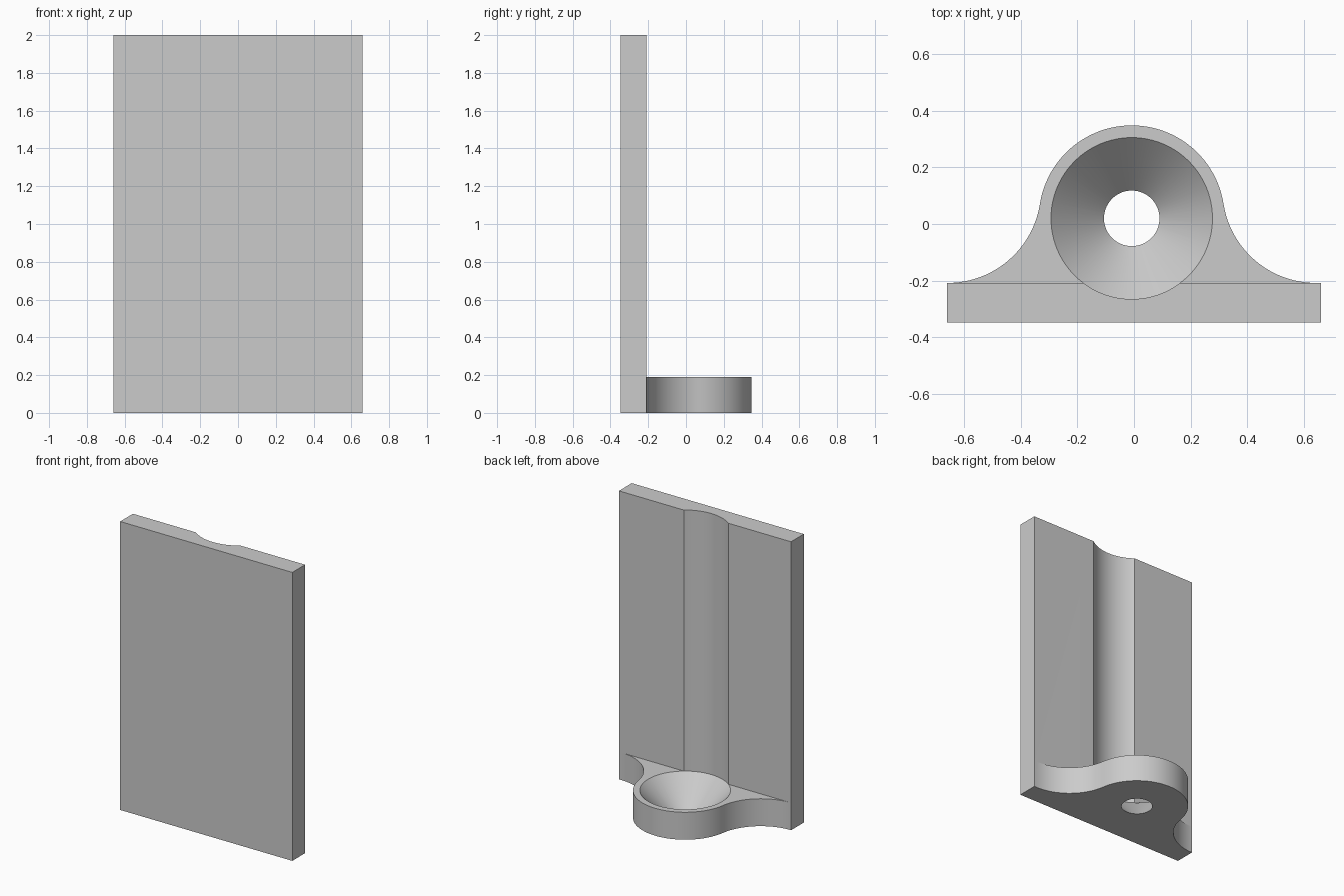
import bpy, bmesh, math

cube = bpy.data.objects.get("Cube")
if cube:
    bpy.data.objects.remove(cube, do_unlink=True)

HALF_W, FRONT, BACK = 0.66, -0.348, -0.208   # plate extents
HEIGHT, FOOT = 2.0, 0.19                     # plate and foot heights
CX, CY = -0.008, 0.02                        # socket centre
R_OUT, R_TOP, R_HOLE = 0.328, 0.285, 0.098

grey = bpy.data.materials.new("plain grey")
grey.use_nodes = True
grey.diffuse_color = (0.6, 0.6, 0.6, 1)
grey.node_tree.nodes["Principled BSDF"].inputs["Base Color"].default_value = (0.6, 0.6, 0.6, 1)


def finish(name, bm):
    bmesh.ops.recalc_face_normals(bm, faces=bm.faces[:])
    mesh = bpy.data.meshes.new(name)
    bm.to_mesh(mesh)
    bm.free()
    mesh.materials.append(grey)
    obj = bpy.data.objects.new(name, mesh)
    bpy.context.collection.objects.link(obj)
    return obj


def prism(name, outline, height):
    bm = bmesh.new()
    face = bm.faces.new([bm.verts.new((x, y, 0)) for x, y in outline])
    top = bmesh.ops.extrude_face_region(bm, geom=[face])["geom"]
    bmesh.ops.translate(bm, vec=(0, 0, height),
                        verts=[v for v in top if isinstance(v, bmesh.types.BMVert)])
    return finish(name, bm)


def arc(cx, cy, r, start, end, steps):
    angles = [start + (end - start) * i / steps for i in range(steps + 1)]
    return [(cx + r * math.cos(a), cy + r * math.sin(a)) for a in angles]


def lathe(name, profile, steps=96):
    bm = bmesh.new()
    rings = [[bm.verts.new((x, y, z)) for x, y in arc(CX, CY, r, 0, math.tau, steps)[:-1]]
             for r, z in profile]
    for low, high in zip(rings, rings[1:]):
        for i in range(steps):
            j = (i + 1) % steps
            bm.faces.new((low[i], low[j], high[j], high[i]))
    bm.faces.new(rings[0])
    bm.faces.new(rings[-1])
    return finish(name, bm)


def boolean(obj, tool, operation):
    mod = obj.modifiers.new(operation.lower(), "BOOLEAN")
    mod.operation, mod.object, mod.solver = operation, tool, "EXACT"
    bpy.context.view_layer.objects.active = obj
    bpy.ops.object.modifier_apply(modifier=mod.name)
    bpy.data.objects.remove(tool, do_unlink=True)


# Upright plate
plate = prism("back_plate", [(-HALF_W, FRONT), (HALF_W, FRONT), (HALF_W, BACK), (-HALF_W, BACK)], HEIGHT)

# Foot outline: concave fillets tangent to the plate and to the round end
dx, dy = 0.65, CY - BACK
fillet = (dx**2 + dy**2 - R_OUT**2) / (2 * (dy + R_OUT))
tangent = math.atan2(fillet - dy, dx)
right = arc(dx, fillet - dy, fillet, -math.pi / 2, tangent - math.pi, 24)
end = arc(0, 0, R_OUT, tangent, math.pi - tangent, 48)
left = [(-x, y) for x, y in reversed(right)]
curve = [(CX + x, CY + y) for x, y in right + end[1:-1] + left]
foot = prism("foot", [(-HALF_W, FRONT), (HALF_W, FRONT), (HALF_W, BACK)]
             + curve + [(-HALF_W, BACK)], FOOT)
boolean(plate, foot, "UNION")

# Conical socket in the foot, continued upward as a groove in the plate
slope = (R_TOP - R_HOLE) / FOOT
cutter = lathe("socket_cutter", [(R_HOLE - slope * 0.02, -0.02), (R_TOP, FOOT), (R_TOP, HEIGHT + 0.1)])
cutter.hide_render = True
boolean(plate, cutter, "DIFFERENCE")
plate.name = "bracket"

bpy.ops.object.select_all(action="DESELECT")
plate.select_set(True)
bpy.context.view_layer.objects.active = plate
bpy.ops.object.shade_smooth_by_angle(angle=math.radians(30))
